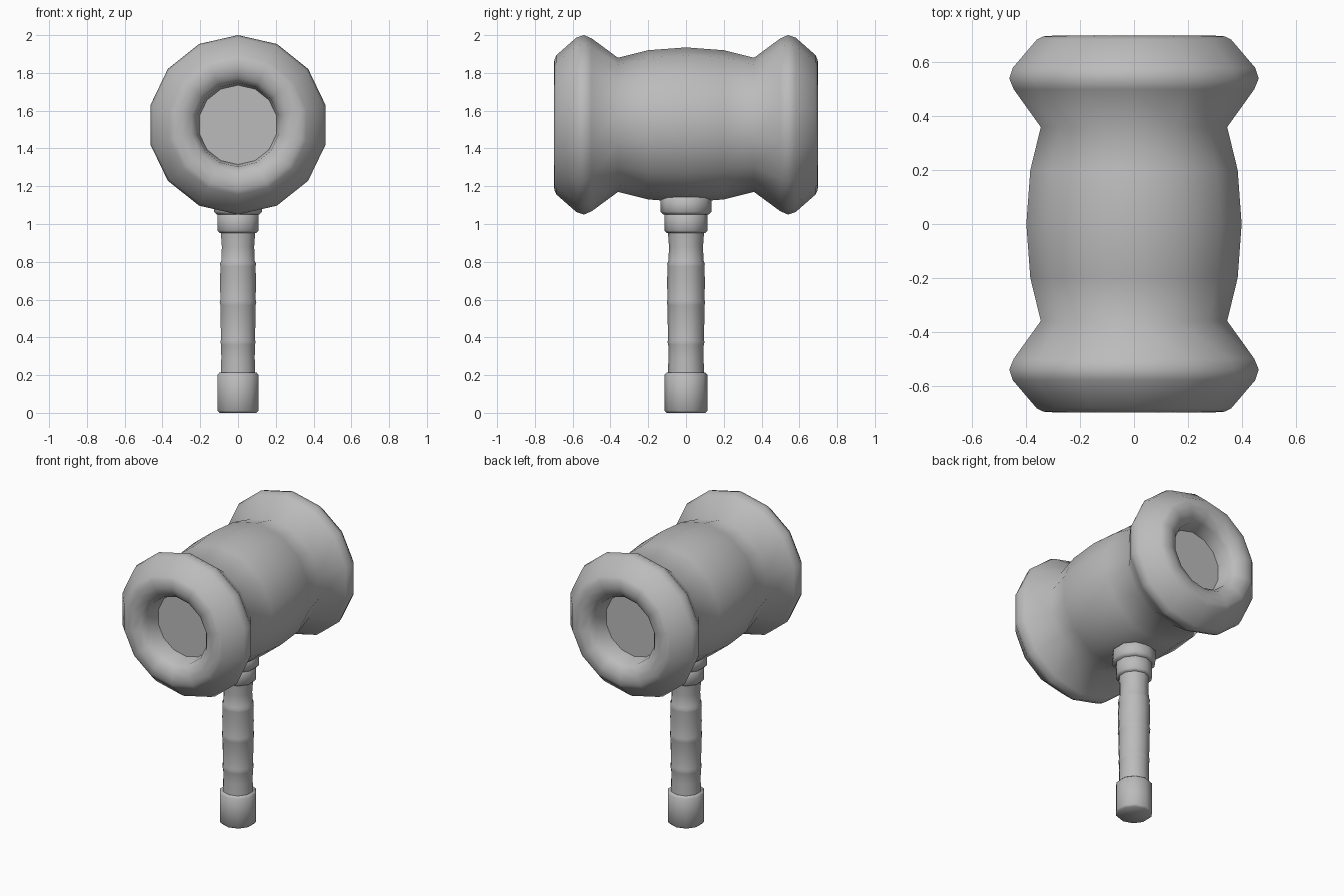
import bpy
import bmesh
import math
from mathutils import Matrix

cube = bpy.data.objects.get("Cube")
if cube:
    bpy.data.objects.remove(cube, do_unlink=True)

# Single plain grey
grey = bpy.data.materials.new("plain_grey")
grey.use_nodes = True
color = (0.5, 0.5, 0.5, 1)
grey.diffuse_color = color
grey.node_tree.nodes["Principled BSDF"].inputs["Base Color"].default_value = color


def lathe(name, profile, sides, matrix=Matrix(), sharp=40):
    """Revolve (radius, height) points about z, first vertex on +y, ends capped."""
    bm = bmesh.new()
    rings = []
    for r, h in profile:
        angles = [2 * math.pi * i / sides for i in range(sides)]
        rings.append([bm.verts.new((r * math.sin(a), r * math.cos(a), h)) for a in angles])
    for low, high in zip(rings, rings[1:]):
        for i in range(sides):
            j = (i + 1) % sides
            bm.faces.new((low[i], low[j], high[j], high[i]))
    bm.faces.new(rings[0])
    bm.faces.new(rings[-1])
    bmesh.ops.recalc_face_normals(bm, faces=bm.faces)
    bm.transform(matrix)
    mesh = bpy.data.meshes.new(name)
    bm.to_mesh(mesh)
    bm.free()
    mesh.materials.append(grey)
    obj = bpy.data.objects.new(name, mesh)
    bpy.context.collection.objects.link(obj)
    bpy.ops.object.select_all(action="DESELECT")
    obj.select_set(True)
    bpy.context.view_layer.objects.active = obj
    bpy.ops.object.shade_smooth_by_angle(angle=math.radians(sharp))
    return obj


# Hammer head: half profile from the middle to the dished striking face, mirrored
half = [(0.395, 0.2), (0.355, 0.36), (0.458, 0.5), (0.475, 0.54), (0.462, 0.58),
        (0.37, 0.685), (0.345, 0.697), (0.3, 0.7), (0.25, 0.68), (0.222, 0.645),
        (0.21, 0.55)]
profile = [(r, -h) for r, h in reversed(half)] + [(0.41, 0)] + half
turn = Matrix.Translation((0, 0, 1.525)) @ Matrix.Rotation(math.radians(90), 4, "X")
lathe("hammer_head", profile, 14, turn, 62)

# Handle parts, ten sided
SIDES = 10


def band(name, radius, bottom, top, bevel):
    lathe(name, [(radius - bevel, bottom), (radius, bottom + bevel),
                 (radius, top - bevel), (radius - bevel, top)], SIDES, sharp=50)


band("pommel", 0.114, 0, 0.215, 0.012)
band("lower_collar", 0.114, 0.953, 1.06, 0.012)
band("upper_collar", 0.134, 1.05, 1.145, 0.015)

# Grip with overlapping wraps
grip = [(0.096, 0.2), (0.093, 0.29), (0.094, 0.36), (0.098, 0.375), (0.094, 0.39),
        (0.097, 0.48), (0.098, 0.57), (0.102, 0.585), (0.098, 0.6), (0.1, 0.69),
        (0.098, 0.775), (0.1, 0.79), (0.093, 0.805), (0.09, 0.88), (0.096, 0.96)]
lathe("grip", grip, SIDES, sharp=50)
